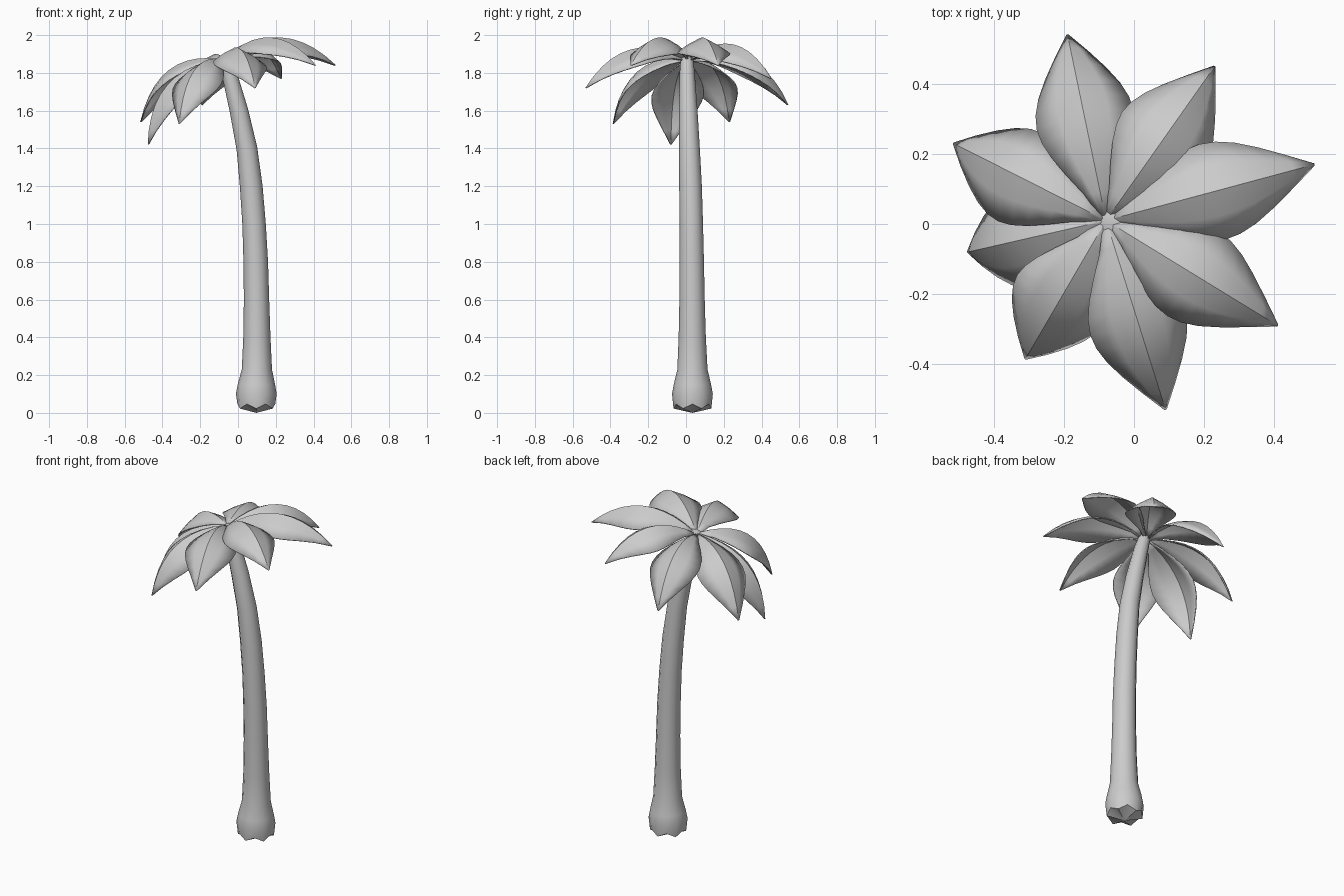
import bpy, bmesh, math
from mathutils import Vector

if "Cube" in bpy.data.objects:
    bpy.data.objects.remove(bpy.data.objects["Cube"])


def finish(name, bm, angle):
    bmesh.ops.recalc_face_normals(bm, faces=bm.faces)
    mesh = bpy.data.meshes.new(name)
    bm.to_mesh(mesh)
    bm.free()
    ob = bpy.data.objects.new(name, mesh)
    bpy.context.collection.objects.link(ob)
    bpy.ops.object.select_all(action='DESELECT')
    ob.select_set(True)
    bpy.context.view_layer.objects.active = ob
    bpy.ops.object.shade_smooth_by_angle(angle=math.radians(angle))
    return ob


# Curved trunk with a swollen foot: (x, y, z, radius)
path = [(.097, .034, .035, .100), (.097, .034, .10, .108), (.098, .034, .15, .099),
        (.1, .034, .23, .080), (.1, .033, .40, .072), (.098, .032, .60, .067),
        (.094, .03, .80, .065), (.085, .028, 1.0, .062), (.07, .024, 1.2, .060),
        (.047, .018, 1.4, .055), (.005, .012, 1.6, .049), (-.047, .006, 1.8, .040),
        (-.07, .005, 1.875, .034)]
sides = 12
bm = bmesh.new()
rings = []
for i, (x, y, z, r) in enumerate(path):
    a, b = path[max(i - 1, 0)], path[min(i + 1, len(path) - 1)]
    t = (Vector(b[:3]) - Vector(a[:3])).normalized()
    side = Vector((0, 1, 0)).cross(t).normalized()
    fwd = t.cross(side)
    ring = []
    for k in range(sides):
        an = 2 * math.pi * k / sides
        p = Vector((x, y, z)) + r * (side * math.cos(an) + fwd * math.sin(an))
        if i == 0:
            p.z += .012 * (-1) ** k
        ring.append(bm.verts.new(p))
    rings.append(ring)
for lo, hi in zip(rings, rings[1:]):
    for k in range(sides):
        n = (k + 1) % sides
        bm.faces.new((lo[k], lo[n], hi[n], hi[k]))
for ring, c in ((rings[0], (.097, .034, 0)), (rings[-1], (-.075, .005, 1.885))):
    v = bm.verts.new(c)
    for k in range(sides):
        bm.faces.new((ring[k], ring[(k + 1) % sides], v))
finish("trunk", bm, 50)

# Folded, drooping fronds around the crown
tips = [(-.19, .54, 1.63), (.23, .45, 1.77), (.515, .17, 1.84), (.41, -.29, 1.84),
        (.09, -.53, 1.72), (-.31, -.385, 1.53), (-.475, -.08, 1.42), (-.515, .23, 1.54)]
widths = [.012, .045, .085, .115, .133, .140, .135, .118, .088, .048, .002]
crown = Vector((-.08, .01, 1.87))
for n, tip in enumerate(tips):
    tip = Vector(tip)
    chord = tip - crown
    across = chord.cross(Vector((0, 0, 1))).normalized()
    up = across.cross(chord).normalized()
    start = crown + Vector((chord.x, chord.y, 0)).normalized() * .01
    ctrl = (crown + tip) / 2 + up * .26
    bm = bmesh.new()
    rows = []
    for i, w in enumerate(widths):
        t = i / (len(widths) - 1)
        p = start * (1 - t) ** 2 + ctrl * 2 * t * (1 - t) + tip * t * t
        tan = ((ctrl - start) * (1 - t) + (tip - ctrl) * t).normalized()
        nor = across.cross(tan).normalized()
        rows.append([bm.verts.new(p + across * w * u - nor * w * .58 * abs(u) ** 1.2)
                     for u in (-1, -.5, 0, .5, 1)])
    for a, b in zip(rows, rows[1:]):
        for k in range(4):
            bm.faces.new((a[k], b[k], b[k + 1], a[k + 1]))
    ob = finish("frond_%d" % (n + 1), bm, 35)
    sol = ob.modifiers.new("thickness", 'SOLIDIFY')
    sol.thickness = .006
    sol.offset = 0
